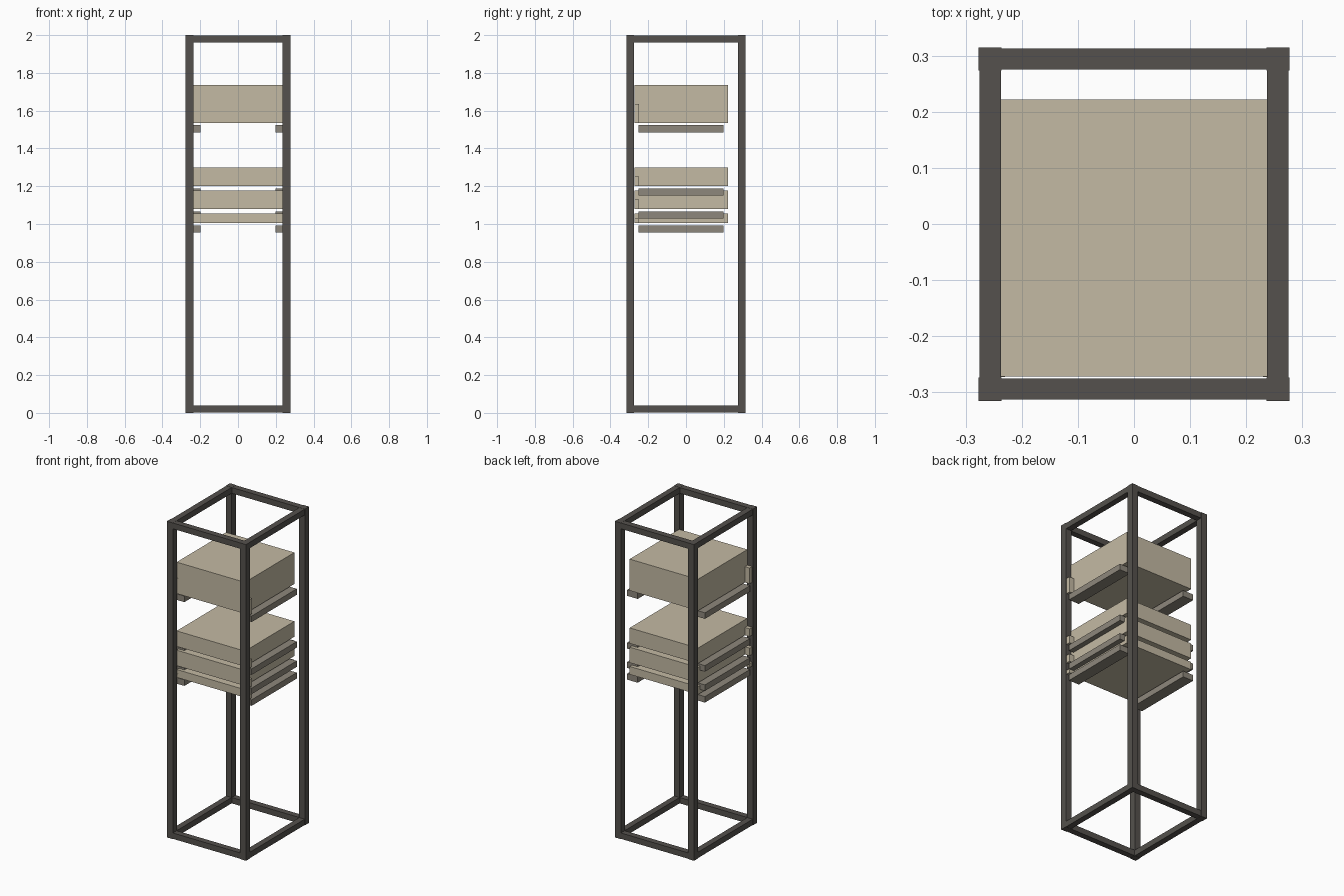
import bpy

if "Cube" in bpy.data.objects:
    bpy.data.objects.remove(bpy.data.objects["Cube"], do_unlink=True)


def material(name, rgb):
    m = bpy.data.materials.new(name)
    m.use_nodes = True
    m.diffuse_color = (*rgb, 1)
    m.node_tree.nodes["Principled BSDF"].inputs["Base Color"].default_value = (*rgb, 1)
    return m


frame_grey = material("dark frame grey", (0.09, 0.083, 0.074))
case_beige = material("case beige", (0.55, 0.49, 0.37))
rail_grey = material("warm rail grey", (0.27, 0.245, 0.2))


def box(name, x, y, z, mat):
    """Box from (low, high) pairs on each axis."""
    spans = (x, y, z)
    bpy.ops.mesh.primitive_cube_add(size=1, location=[(a + b) / 2 for a, b in spans])
    ob = bpy.context.object
    ob.name = name
    ob.scale = [abs(b - a) for a, b in spans]
    bpy.ops.object.transform_apply(location=False, rotation=False, scale=True)
    ob.data.materials.append(mat)
    return ob


HX, HY, HEIGHT = 0.277, 0.315, 2.0
POST, BEAM, INSET = 0.041, 0.038, 0.002


def side(s, low, high):
    return tuple(sorted((s * low, s * high)))


# Corner posts
for sx, nx in ((-1, "right"), (1, "left")):
    for sy, ny in ((-1, "front"), (1, "back")):
        box(f"{ny}_{nx}_post", side(sx, HX - POST, HX), side(sy, HY - POST, HY),
            (0, HEIGHT), frame_grey)

# Horizontal beams between the posts, bottom and top
for level, z in (("bottom", (0.001, BEAM)), ("top", (HEIGHT - BEAM, HEIGHT - 0.001))):
    for s, nx, ny in ((-1, "right", "front"), (1, "left", "back")):
        box(f"{level}_{ny}_beam", (-HX + POST, HX - POST),
            side(s, HY - INSET - BEAM, HY - INSET), z, frame_grey)
        box(f"{level}_{nx}_beam", side(s, HX - INSET - BEAM, HX - INSET),
            (-HY + POST, HY - POST), z, frame_grey)

# Mounted units: case, two half-height ears and two support rails each
for i, (bottom, height) in enumerate(((1.536, 0.199), (1.202, 0.098),
                                      (1.08, 0.098), (1.006, 0.05)), 1):
    box(f"unit_case_{i}", (-0.239, 0.239), (-0.272, 0.222),
        (bottom, bottom + height), case_beige)
    for s, n in ((-1, "right"), (1, "left")):
        box(f"unit_ear_{n}_{i}", side(s, 0.23, 0.272), (-0.273, -0.248),
            (bottom, bottom + height / 2), case_beige)
        box(f"support_rail_{n}_{i}", side(s, 0.199, 0.272), (-0.252, 0.199),
            (bottom - 0.051, bottom - 0.013), rail_grey)
